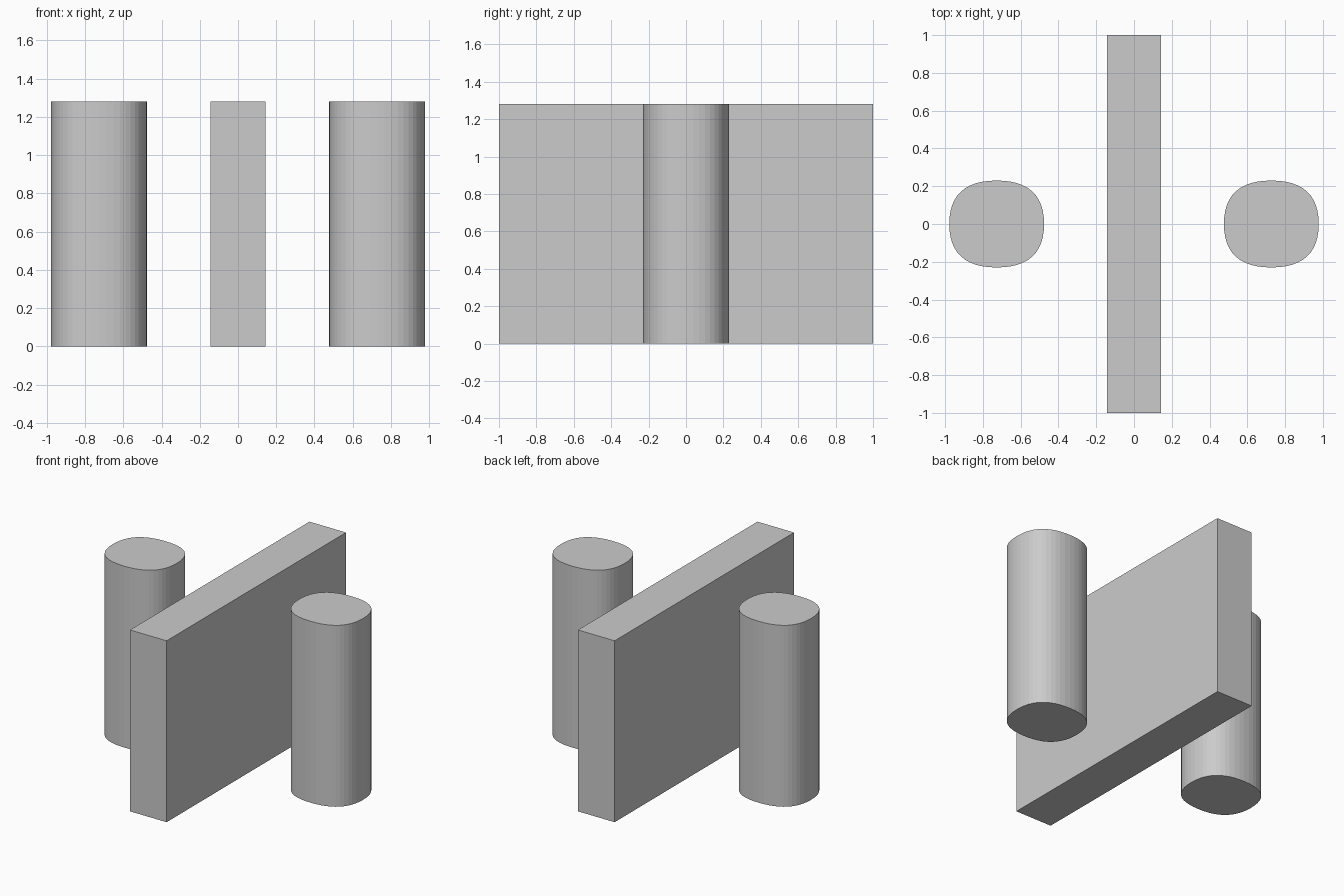
import bpy, bmesh

if "Cube" in bpy.data.objects:
    bpy.data.objects.remove(bpy.data.objects["Cube"])

HEIGHT = 1.28


def extrude_profile(name, points):
    """Upright prism standing on z = 0."""
    bm = bmesh.new()
    base = bm.faces.new([bm.verts.new((x, y, 0)) for x, y in points])
    ext = bmesh.ops.extrude_face_region(bm, geom=[base])
    top = [v for v in ext["geom"] if isinstance(v, bmesh.types.BMVert)]
    bmesh.ops.translate(bm, verts=top, vec=(0, 0, HEIGHT))
    if not any(f.normal.z < -0.5 for f in bm.faces):
        base.normal_flip()
    bmesh.ops.recalc_face_normals(bm, faces=bm.faces)
    mesh = bpy.data.meshes.new(name)
    bm.to_mesh(mesh)
    bm.free()
    obj = bpy.data.objects.new(name, mesh)
    bpy.context.collection.objects.link(obj)
    return obj


def rounded_profile(cx, a, b, steps=12):
    """Squarish oval: four quadratic arcs with control points at the corners."""
    ends = [(a, 0), (0, b), (-a, 0), (0, -b)]
    corners = [(a, b), (-a, b), (-a, -b), (a, -b)]
    points = []
    for i in range(4):
        p, c, q = ends[i], corners[i], ends[(i + 1) % 4]
        for s in range(steps):
            t = s / steps
            x, y = ((1 - t) ** 2 * p[k] + 2 * t * (1 - t) * c[k] + t * t * q[k]
                    for k in (0, 1))
            points.append((cx + x, y))
    return points


# Central slab
extrude_profile("central_slab", [(-0.143, -1), (0.143, -1), (0.143, 1), (-0.143, 1)])

# Rounded pillar on each side
for side, label in ((-1, "left"), (1, "right")):
    extrude_profile(label + "_pillar", rounded_profile(side * 0.727, 0.251, 0.23))
